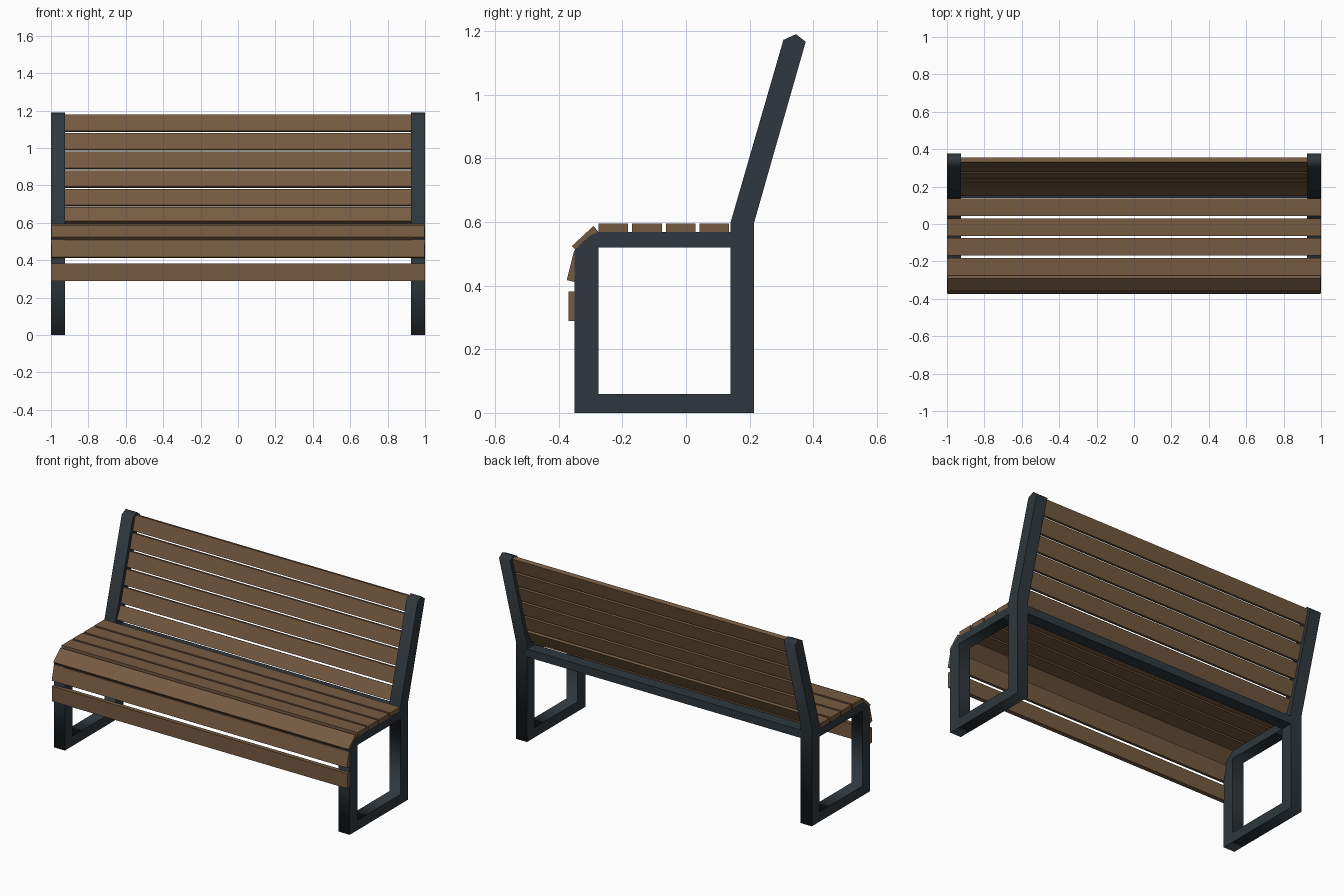
import bpy, math
from mathutils import Matrix, Vector

if "Cube" in bpy.data.objects:
    bpy.data.objects.remove(bpy.data.objects["Cube"])


def material(name, col):
    m = bpy.data.materials.new(name)
    m.diffuse_color = (*col, 1)
    m.use_nodes = True
    m.node_tree.nodes["Principled BSDF"].inputs["Base Color"].default_value = m.diffuse_color
    return m


WOOD = material("brown_wood", (0.18, 0.104, 0.053))
METAL = material("dark_slate_metal", (0.029, 0.039, 0.047))


def add(name, mesh, mat):
    mesh.materials.clear()
    mesh.materials.append(mat)
    ob = bpy.data.objects.new(name, mesh)
    bpy.context.collection.objects.link(ob)
    return ob


def board(name, half_len, y, z, width, thick, angle, mat):
    """Box along x; its width direction is turned by angle from +y towards +z."""
    a = math.radians(angle)
    u = Vector((0, math.cos(a), math.sin(a)))
    n = Vector((0, -math.sin(a), math.cos(a)))
    c = Vector((0, y, z))
    vs = [c + Vector((sx * half_len, 0, 0)) + u * su * width / 2 + n * sn * thick / 2
          for sx in (-1, 1) for su, sn in ((-1, -1), (1, -1), (1, 1), (-1, 1))]
    faces = [(3, 2, 1, 0), (4, 5, 6, 7)]
    faces += [(i, (i + 1) % 4, (i + 1) % 4 + 4, i + 4) for i in range(4)]
    me = bpy.data.meshes.new(name)
    me.from_pydata(vs, [], faces)
    return add(name, me, mat)


# Side frames: closed leg loop with leaning back post
OUTER = [(-0.35, 0), (0.214, 0), (0.214, 0.598), (0.376, 1.166), (0.346, 1.19),
         (0.306, 1.172), (0.14, 0.598), (0.14, 0.568), (-0.277, 0.568),
         (-0.305, 0.555), (-0.35, 0.512)]
HOLE = [(-0.275, 0.06), (-0.275, 0.52), (0.14, 0.52), (0.14, 0.06)]
curve = bpy.data.curves.new("frame_profile", 'CURVE')
curve.dimensions = '2D'
curve.fill_mode = 'BOTH'
curve.extrude = 0.0375
for pts in (OUTER, HOLE):
    s = curve.splines.new('POLY')
    s.points.add(len(pts) - 1)
    for p, (y, z) in zip(s.points, pts):
        p.co = (y, z, 0, 1)
    s.use_cyclic_u = True
tmp = bpy.data.objects.new("frame_profile", curve)
bpy.context.collection.objects.link(tmp)
bpy.context.view_layer.update()
frame = bpy.data.meshes.new_from_object(tmp)
bpy.data.objects.remove(tmp)
frame.transform(Matrix(((0, 0, 1, 0), (1, 0, 0, 0), (0, 1, 0, 0), (0, 0, 0, 1))))
for side, sx in (("left", -1), ("right", 1)):
    ob = add(side + "_side_frame", frame, METAL)
    ob.location.x = sx * 0.9625

# Rear cross beam under the seat
board("rear_cross_beam", 0.93, 0.177, 0.544, 0.074, 0.048, 0, METAL)

# Flat seat slats
for i in range(4):
    board(f"seat_slat_{i + 1}", 0.999, -0.228 + i * 0.1055, 0.5815, 0.093, 0.027, 0, WOOD)

# Curved front edge slats
board("front_edge_slat", 0.997, -0.316, 0.546, 0.092, 0.026, 43, WOOD)
board("front_upper_slat", 0.997, -0.351, 0.459, 0.092, 0.026, 76, WOOD)
board("front_lower_slat", 0.999, -0.356, 0.335, 0.092, 0.027, 90, WOOD)

# Backrest slats between the posts, the lowest one leaning more
board("back_slat_1", 0.926, 0.181, 0.640, 0.084, 0.026, 62, WOOD)
for i in range(5):
    z = 0.734 + i * 0.0995
    board(f"back_slat_{i + 2}", 0.926, 0.177 + (z - 0.598) * 0.288, z,
          0.091, 0.026, 74, WOOD)
